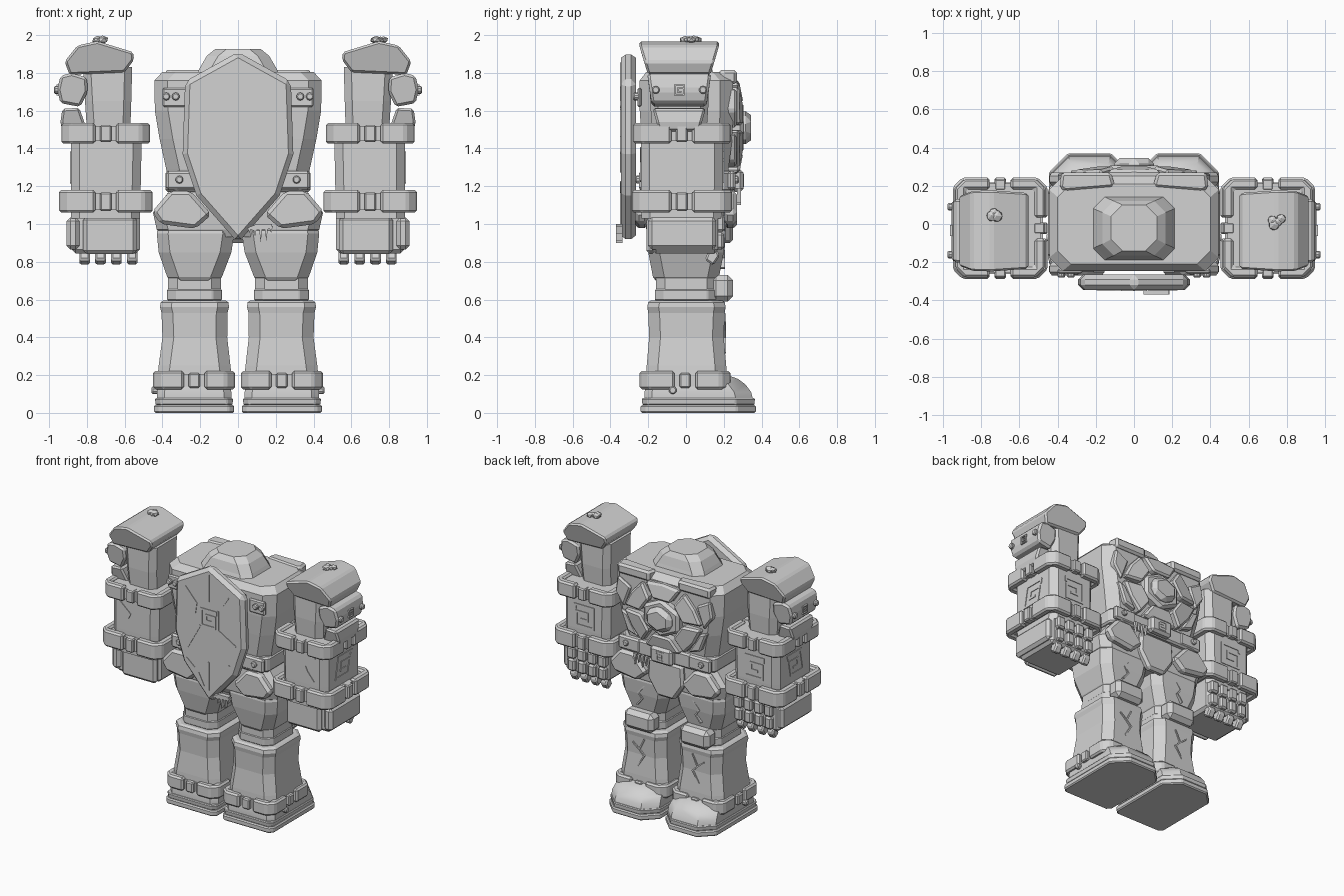
import bpy, bmesh, math, random
from mathutils import Vector

if "Cube" in bpy.data.objects:
    bpy.data.objects.remove(bpy.data.objects["Cube"])

random.seed(3)
stone = bpy.data.materials.new("grey_stone")
stone.diffuse_color = (0.65, 0.65, 0.65, 1)
stone.use_nodes = True
stone.node_tree.nodes["Principled BSDF"].inputs["Base Color"].default_value = stone.diffuse_color
BOTH = (1, -1)


def make(name, verts, faces, bevel=0.0, sides=(1,), smooth=False):
    """Mesh object, optionally repeated as a mirror image across x."""
    for s in sides:
        full = name if len(sides) == 1 else ("right_" if s > 0 else "left_") + name
        bm = bmesh.new()
        vs = [bm.verts.new((x * s, y, z)) for x, y, z in verts]
        for f in faces:
            bm.faces.new([vs[i] for i in f])
        bmesh.ops.recalc_face_normals(bm, faces=bm.faces)
        me = bpy.data.meshes.new(full)
        bm.to_mesh(me)
        bm.free()
        me.materials.append(stone)
        ob = bpy.data.objects.new(full, me)
        bpy.context.collection.objects.link(ob)
        if bevel:
            m = ob.modifiers.new("bevel", 'BEVEL')
            m.width, m.segments, m.limit_method = bevel, 1, 'ANGLE'
            m.angle_limit = math.radians(25)
        if smooth:
            bpy.context.view_layer.objects.active = ob
            ob.select_set(True)
            bpy.ops.object.shade_smooth_by_angle(angle=math.radians(35))
            ob.select_set(False)


def prism(name, polys, axis, a, b, bevel=0.012, sides=(1,), fn=None):
    """Extrude one or more 2D outlines along an axis from a to b."""
    verts, faces = [], []
    for pts in polys:
        n, o = len(pts), len(verts)
        for w in (a, b):
            for u, v in pts:
                p = {'x': (w, u, v), 'y': (u, w, v), 'z': (u, v, w)}[axis]
                verts.append(fn(*p) if fn else p)
        faces += [range(o, o + n), range(o + n, o + 2 * n)]
        faces += [(o + i, o + (i + 1) % n, o + n + (i + 1) % n, o + n + i) for i in range(n)]
    make(name, verts, faces, bevel, sides)


def box(name, x0, x1, y0, y1, z0, z1, bevel=0.015, sides=(1,)):
    prism(name, [[(x0, y0), (x1, y0), (x1, y1), (x0, y1)]], 'z', z0, z1, bevel, sides)


def loft(name, secs, c=0.05, bevel=0.0, sides=(1,), smooth=False, front=None):
    """Stack of chamfered rectangles: (z, x0, x1, y0, y1)."""
    f = front or c
    verts, faces = [], []
    for z, x0, x1, y0, y1 in secs:
        verts += [(x, y, z) for x, y in ((x0 + c, y0), (x1 - c, y0), (x1, y0 + c), (x1, y1 - f),
                                         (x1 - f, y1), (x0 + f, y1), (x0, y1 - f), (x0, y0 + c))]
    for k in range(len(secs) - 1):
        faces += [(8 * k + i, 8 * k + (i + 1) % 8, 8 * k + 8 + (i + 1) % 8, 8 * k + 8 + i) for i in range(8)]
    faces += [range(8), range(len(verts) - 8, len(verts))]
    make(name, verts, faces, bevel, sides, smooth)


def band(name, cx, cy, hx, hy, z0, z1, sides=BOTH):
    """Armoured ring: inner strap, four corner blocks, four small middle blocks."""
    t, c, g, m = 0.055, 0.05, 0.055, 0.03
    loft(name + "_strap", [(z, cx - hx + .025, cx + hx - .025, cy - hy + .025, cy + hy - .025)
                           for z in (z0 + .015, z1 - .015)], 0.04, 0, sides)
    corner = [(g, hy), (hx - c, hy), (hx, hy - c), (hx, g), (hx - t, g), (hx - t, hy - t), (g, hy - t)]
    prism(name + "_corners", [[(cx + u * i, cy + v * j) for u, v in corner] for i in BOTH for j in BOTH],
          'z', z0, z1, 0.012, sides)
    mids = [(cx, cy + hy - .03, m, .03), (cx, cy - hy + .03, m, .03),
            (cx + hx - .03, cy, .03, m), (cx - hx + .03, cy, .03, m)]
    prism(name + "_studs", [[(x - a, y - b), (x + a, y - b), (x + a, y + b), (x - a, y + b)]
                            for x, y, a, b in mids], 'z', z0 + .008, z1 - .012, 0.008, sides)


def line(name, pts, axis, a, b, sides=(1,), w=0.005):
    """Thin carved line along a 2D path."""
    quads = []
    for p, q in zip(pts, pts[1:]):
        p, q = Vector(p), Vector(q)
        d = (q - p).normalized() * w
        n = Vector((-d.y, d.x))
        quads.append([tuple(p - d + n), tuple(p - d - n), tuple(q + d - n), tuple(q + d + n)])
    prism(name, quads, axis, a, b, 0, sides)


def spiral(u, v, r, shear=0.0):
    shape = [(1, .7), (1, 1), (-1, 1), (-1, -1), (.9, -1), (.9, .35), (-.35, .35), (-.35, -.35), (.3, -.35)]
    return [(u + r * (a + shear * b), v + r * b) for a, b in shape]


def bolt(name, x, y, z, axis, r=0.022, sides=BOTH):
    u, v, w = {'x': (y, z, x), 'y': (x, z, y)}[axis]
    ring = [(u + r * math.cos(k * math.pi / 5), v + r * math.sin(k * math.pi / 5)) for k in range(10)]
    prism(name, [ring], axis, w - .018, w + .018, 0.009, sides)


# Torso, neck stump and pelvis
loft("torso", [(1.17, -.36, .36, -.2, .21), (1.29, -.38, .38, -.22, .225), (1.45, -.415, .415, -.235, .245),
               (1.6, -.44, .44, -.245, .25), (1.76, -.443, .443, -.245, .25), (1.805, -.4, .4, -.21, .21)], .07)
loft("neck_stump", [(1.79, -.22, .22, -.195, .147), (1.83, -.2, .2, -.18, .135),
                    (1.89, -.165, .165, -.165, .12), (1.927, -.12, .12, -.14, .1)], .06)
loft("pelvis", [(.93, -.38, .38, -.19, .19), (.97, -.43, .43, -.21, .21), (1.06, -.45, .45, -.22, .22),
                (1.18, -.36, .36, -.21, .22)], .06)
loft("belt", [(1.17, -.385, .385, -.245, .255), (1.28, -.385, .385, -.245, .255)], .06, .012)
for y, tag in ((-.25, "shield_side"), (.262, "chest_side")):
    bolt("belt_bolt_" + tag, .31, y, 1.235, 'y')
    box("belt_plate_" + tag, .2, .38, min(y, y * .85), max(y, y * .85), 1.18, 1.28, .012, BOTH)
box("belt_buckle", -.09, .09, .24, .305, 1.17, 1.29, .018)
line("buckle_spiral", spiral(0, 1.23, .03), 'y', .3, .308, w=.004)

# Hip plates on both faces and the centre plate
hip = [(.455, 1.065), (.36, 1.175), (.25, 1.175), (.14, 1.05), (.225, .975), (.41, 1.0)]
for y0, y1, tag in ((-.27, -.2, "shield_side"), (.2, .27, "chest_side")):
    prism("hip_plate_" + tag, [hip], 'y', y0, y1, .02, BOTH)
prism("centre_skirt_plate", [[(-.14, 1.17), (.14, 1.17), (.15, 1.02), (.07, .9), (-.07, .9), (-.15, 1.02)]],
      'y', .19, .25, .018)

# Shield with carved lines
prism("shield", [[(0, 1.91), (.28, 1.755), (.293, 1.37), (.22, 1.15), (0, .9),
                  (-.22, 1.15), (-.293, 1.37), (-.28, 1.755)]], 'y', -.345, -.265, .026)
cracks = [[(0, 1.66), (0, 1.85)], [(0, 1.0), (0, 1.2)], [(-.19, 1.72), (-.1, 1.62), (-.11, 1.55)],
          [(-.07, 1.46), (-.17, 1.28)], [(.08, 1.6), (.08, 1.46), (.22, 1.38)], [(.16, 1.72), (.12, 1.66)],
          [(.1, 1.17), (.17, 1.22)], [(-.18, 1.19), (-.12, 1.14)], [(-.08, 1.1), (-.04, 1.02)]]
for i, c in enumerate(cracks):
    line("shield_crack_%d" % (i + 1), c, 'y', -.349, -.34)
line("shield_spiral", spiral(0, 1.53, .06), 'y', -.35, -.34, w=.007)
drops = [(.06, .98, .95), (.09, .99, .93), (.12, .99, .9), (.15, .99, .91), (.175, .99, .95)]
prism("shield_moss", [[(.05, .98), (.1, 1.0), (.18, 1.0), (.17, .975), (.08, .965)]]
      + [[(x - .01, a), (x + .01, a), (x, b)] for x, a, b in drops], 'y', -.37, -.335, 0)
prism("belt_moss", [[(x - .012, 1.19), (x + .012, 1.19), (x, b)]
                    for x, b in ((.13, 1.12), (.16, 1.1), (.19, 1.13), (.22, 1.11))], 'y', .27, .29, 0)

# Bolted plates beside the shield, collar plates, chest gem and its wedge plates
box("shoulder_strap_plate", .27, .4, -.258, -.235, 1.62, 1.72, .008, BOTH)
for x in (.33, .38):
    bolt("strap_bolt_%d" % (x * 100), x, -.262, 1.675, 'y')
prism("collar_plate", [[(.1, .2), (.12, .27), (.38, .27), (.39, .19), (.36, .17), (.12, .19)]],
      'z', 1.74, 1.815, .015, BOTH)


def polar(r, deg):
    return (1.2 * r * math.cos(math.radians(deg)), 1.51 + r * math.sin(math.radians(deg)))


def raise_inner(x, y, z):
    return (x, y + max(0, .05 - .18 * math.hypot(x / 1.2, z - 1.51)), z)


wedges = [[polar(.145, a + 5), polar(.265, a + 3), polar(.25, a + 30), polar(.265, a + 57), polar(.145, a + 55)]
          for a in range(0, 360, 60)]
prism("chest_wedges", wedges, 'y', .2, .28, .014, fn=raise_inner)
prism("chest_ring", [[polar(.14, 30 + a) for a in range(0, 360, 60)]], 'y', .2, .305, .02)
prism("chest_gem", [[polar(.1, 30 + a) for a in range(0, 360, 60)]], 'y', .25, .345, .03)
prism("chest_side_shard", [[(.27, 1.66), (.38, 1.72), (.4, 1.6), (.33, 1.5)],
                           [(.3, 1.46), (.36, 1.48), (.3, 1.33), (.2, 1.3)]], 'y', .2, .268, .012, BOTH)

# Legs
loft("thigh", [(.7, .1, .36, -.16, .16), (.72, .085, .375, -.175, .175), (.85, .035, .42, -.2, .2),
               (.95, .02, .43, -.21, .21), (1.0, .03, .42, -.2, .2)], .06, 0, BOTH)
loft("knee", [(.56, .09, .37, -.16, .16), (.73, .09, .37, -.16, .16)], .05, 0, BOTH)
loft("knee_ring", [(.595, .085, .375, -.165, .165), (.655, .085, .375, -.165, .165)], .05, .006, BOTH)
box("knee_cap", .11, .35, .13, .25, .59, .73, .03, BOTH)
loft("shin", [(.2, .035, .425, -.21, .215), (.25, .04, .42, -.208, .213), (.4, .057, .4, -.195, .2),
              (.53, .055, .405, -.2, .205), (.56, .048, .413, -.205, .21), (.585, .05, .41, -.2, .205),
              (.595, .065, .395, -.185, .19)], .06, 0, BOTH)
line("shin_crack", [(.2, .52), (.24, .44), (.2, .4), (.25, .32)], 'y', .2, .212, BOTH)
line("shin_branch", [(.24, .44), (.29, .48)], 'y', .2, .212, BOTH)
line("thigh_crack", [(.2, .92), (.25, .86), (.22, .82), (.26, .77)], 'y', .18, .207, BOTH)

# Feet
loft("sole", [(0, .02, .445, -.24, .37), (.042, .02, .445, -.24, .37)], .03, .008, BOTH, front=.1)
loft("sole_upper", [(.04, .03, .435, -.23, .362), (.078, .025, .44, -.235, .365)], .03, .006, BOTH, front=.1)
loft("foot", [(.07, .035, .43, -.22, .355), (.11, .035, .43, -.22, .345), (.15, .045, .42, -.21, .315),
              (.18, .06, .405, -.2, .275), (.2, .08, .385, -.19, .22)], .04, 0, BOTH, True, .09)
band("ankle_band", .232, -.005, .217, .24, .125, .222)
bolt("ankle_bolt", .44, -.07, .12, 'x')

# Arms
cx, cy = .7, -.022
loft("forearm", [(1.03, .52, .885, -.235, .19), (1.2, .515, .885, -.238, .195),
                 (1.44, .51, .885, -.238, .195)], .045, 0, BOTH)
band("wrist_band", cx, cy, .248, .265, 1.06, 1.18)
band("elbow_band", cx, cy, .235, .258, 1.425, 1.535)
loft("upper_arm", [(1.5, .57, .8, -.18, .11), (1.65, .565, .81, -.19, .12), (1.83, .56, .82, -.19, .12)],
     .04, 0, BOTH)
line("forearm_side_spiral", spiral(cy, 1.3, .075, .2), 'x', .88, .89, BOTH, .008)
line("forearm_front_spiral", spiral(cx, 1.3, .075), 'y', .19, .2, BOTH, .008)
line("forearm_crack", [(.8, 1.4), (.72, 1.33), (.74, 1.29), (.79, 1.23)], 'y', -.243, -.235, BOTH)


# Layered shoulder armour, narrower towards the bottom
def taper(z0, h0, z1, h1):
    def fn(x, y, z):
        t = min(1, max(0, (z - z0) / (z1 - z0)))
        return (x, -.036 + y * (h0 + t * (h1 - h0)), z)
    return fn


prism("shoulder_cap", [[(.555, 1.91), (.745, 1.968), (.85, 1.945), (.918, 1.86), (.892, 1.79),
                        (.6, 1.803), (.55, 1.87)]], 'y', -1, 1, .012, BOTH, taper(1.79, .165, 1.95, .214))
prism("shoulder_middle_plate", [[(.94, 1.785), (.88, 1.8), (.8, 1.775), (.795, 1.7), (.835, 1.62), (.94, 1.64),
                                 (.957, 1.71)]], 'y', -1, 1, .014, BOTH, taper(1.63, .145, 1.78, .168))
prism("shoulder_lower_plate", [[(.93, 1.61), (.84, 1.615), (.8, 1.5), (.93, 1.49), (.94, 1.54)]],
      'y', -1, 1, .012, BOTH, taper(1.49, .107, 1.61, .14))
for y, tag in ((-.16, "rear"), (.09, "fore")):
    bolt("shoulder_bolt_" + tag, .957, y, 1.71, 'x')
line("shoulder_mark", spiral(-.035, 1.71, .025), 'x', .95, .962, BOTH, .004)

# Moss pebbles on the shoulder caps
for s, tag in ((1, "right"), (-1, "left")):
    for k in range(4):
        bpy.ops.mesh.primitive_ico_sphere_add(subdivisions=1, radius=random.uniform(.025, .035), location=(
            s * (.72 + random.uniform(-.05, .05)), .03 + random.uniform(-.04, .04), 1.975))
        ob = bpy.context.object
        ob.name = "%s_shoulder_moss_%d" % (tag, k + 1)
        ob.scale.z = .7
        ob.data.materials.append(stone)

# Fists
box("fist", .52, .88, -.18, .17, .845, 1.06, .02, BOTH)
box("fist_back_panel", .535, .82, -.21, -.16, .84, 1.04, .02, BOTH)
box("fist_outer_panel", .84, .907, -.2, .16, .865, 1.035, .02, BOTH)
for k in range(4):
    x = .56 + k * .084
    n = "finger_%d_" % (k + 1)
    box(n + "knuckle", x - .033, x + .033, .13, .205, .96, 1.05, .012, BOTH)
    box(n + "middle", x - .03, x + .03, .14, .2, .865, .955, .012, BOTH)
    prism(n + "tip", [[(.1, .81), (.145, .78), (.178, .83), (.165, .862), (.12, .862)]],
          'x', x - .028, x + .028, .01, BOTH)
